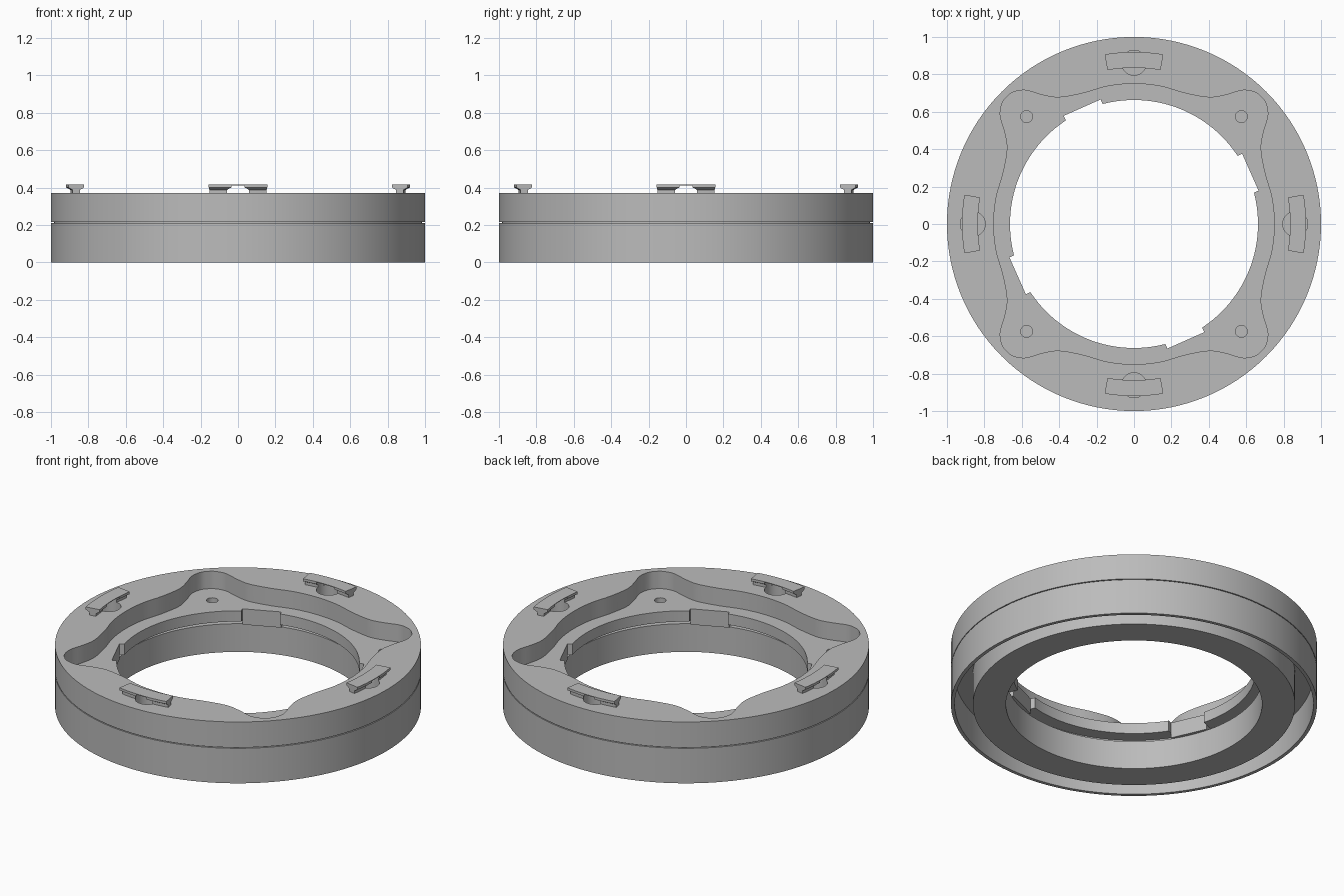
import bpy, bmesh, math
from mathutils import Vector, Matrix

cube = bpy.data.objects.get("Cube")
if cube:
    bpy.data.objects.remove(cube)

grey = bpy.data.materials.new("plain_grey")
grey.use_nodes = True
GREY = (0.5, 0.5, 0.5, 1)
grey.diffuse_color = GREY
grey.node_tree.nodes["Principled BSDF"].inputs["Base Color"].default_value = GREY


def make(name, bm):
    bmesh.ops.recalc_face_normals(bm, faces=bm.faces)
    mesh = bpy.data.meshes.new(name)
    bm.to_mesh(mesh)
    bm.free()
    mesh.materials.append(grey)
    ob = bpy.data.objects.new(name, mesh)
    bpy.context.collection.objects.link(ob)
    return ob


def sweep(name, profile, start, end, steps):
    """Turn a closed (radius, z) profile about the z axis."""
    full = end - start >= math.tau - 1e-6
    bm = bmesh.new()
    rows = []
    for i in range(steps if full else steps + 1):
        a = start + (end - start) * i / steps
        rows.append([bm.verts.new((r * math.cos(a), r * math.sin(a), z)) for r, z in profile])
    pairs = list(zip(rows, rows[1:]))
    if full:
        pairs.append((rows[-1], rows[0]))
    else:
        bm.faces.new(rows[0])
        bm.faces.new(rows[-1])
    n = len(profile)
    for p, q in pairs:
        for j in range(n):
            k = (j + 1) % n
            bm.faces.new((p[j], p[k], q[k], q[j]))
    return make(name, bm)


def prism(name, outline, z0, z1):
    bm = bmesh.new()
    face = bm.faces.new([bm.verts.new((x, y, z0)) for x, y in outline])
    ext = bmesh.ops.extrude_face_region(bm, geom=[face])["geom"]
    bmesh.ops.translate(bm, vec=(0, 0, z1 - z0), verts=[v for v in ext if isinstance(v, bmesh.types.BMVert)])
    return make(name, bm)


def disc(x, y, radius, n=32):
    return [(x + radius * math.cos(math.tau * i / n), y + radius * math.sin(math.tau * i / n)) for i in range(n)]


def block(r0, r1, half, angle):
    rot = Matrix.Rotation(angle, 2)
    return [tuple(rot @ Vector(p)) for p in ((r0, -half), (r1, -half), (r1, half), (r0, half))]


def cut(target, cutter):
    cutter.hide_render = True
    mod = target.modifiers.new("cut", 'BOOLEAN')
    mod.operation = 'DIFFERENCE'
    mod.solver = 'EXACT'
    mod.object = cutter
    bpy.context.view_layer.objects.active = target
    bpy.ops.object.modifier_apply(modifier=mod.name)
    bpy.data.objects.remove(cutter)


def smooth(ob):
    bpy.ops.object.select_all(action='DESELECT')
    ob.select_set(True)
    bpy.context.view_layer.objects.active = ob
    bpy.ops.object.shade_smooth_by_angle(angle=math.radians(25))


def wavy_outline():
    """Closed spline with four rounded corner lobes."""
    half = [(0, .75), (.14, .737), (.27, .70), (.40, .677), (.49, .69), (.58, .715), (.645, .705)]
    quarter = half + [(.68, .68)] + [(y, x) for x, y in reversed(half[1:])]
    pts = []
    for k in range(4):
        rot = Matrix.Rotation(-k * math.pi / 2, 2)
        pts += [rot @ Vector(p) for p in quarter]
    n, out = len(pts), []
    for i in range(n):
        a, b, c, d = (pts[(i + j) % n] for j in (-1, 0, 1, 2))
        for s in range(5):
            t = s / 5
            out.append(tuple(0.5 * (2 * b + (c - a) * t + (2 * a - 5 * b + 4 * c - d) * t ** 2
                                    + (3 * b - a - 3 * c + d) * t ** 3)))
    return out


# Main ring: lip, outer seam, thin skirt, underside trough and inner gap
TOP, FLOOR = .37, .265
body = sweep("ring_body", [
    (.663, .20), (.663, TOP), (1, TOP), (1, .216), (.985, .216), (.985, .211), (1, .211),
    (1, 0), (.98, 0), (.98, .19), (.88, .19), (.88, 0), (.70, 0), (.70, .17), (.74, .17), (.74, .20),
], 0, math.tau, 128)

# Wavy pocket sunk into the top
cut(body, prism("pocket_cutter", wavy_outline(), FLOOR, .5))

tab_profile = [(.835, .415), (.92, .415), (.92, .40), (.897, .387), (.897, .365),
               (.858, .365), (.858, .387), (.835, .40)]
for k in range(4):
    quarter = k * math.pi / 2
    # Screw hole in each pocket corner
    sx, sy = (1, -1)[k % 2], (1, -1)[k // 2]
    cut(body, prism("screw_cutter", disc(.574 * sx, .574 * sy, .032), .215, .5))

    # Flat notch in the lip with a stop closing the gap below it
    a = quarter + math.radians(24)
    cut(body, prism("notch_cutter", block(.5, .681, .108, a), .15, .5))
    prism("notch_stop", block(.681, .745, .108, a), .17, .20)

    # Undercut bayonet tab above a round hole
    cx, cy = .862 * math.cos(quarter), .862 * math.sin(quarter)
    cut(body, prism("tab_hole_cutter", disc(cx, cy, .067), .27, .5))
    spread = math.radians(9.8)
    tab = sweep("bayonet_tab", tab_profile, quarter - spread, quarter + spread, 12)
    cut(tab, prism("tab_slot_cutter", disc(cx, cy, .067), .3, .411))
    smooth(tab)

smooth(body)
